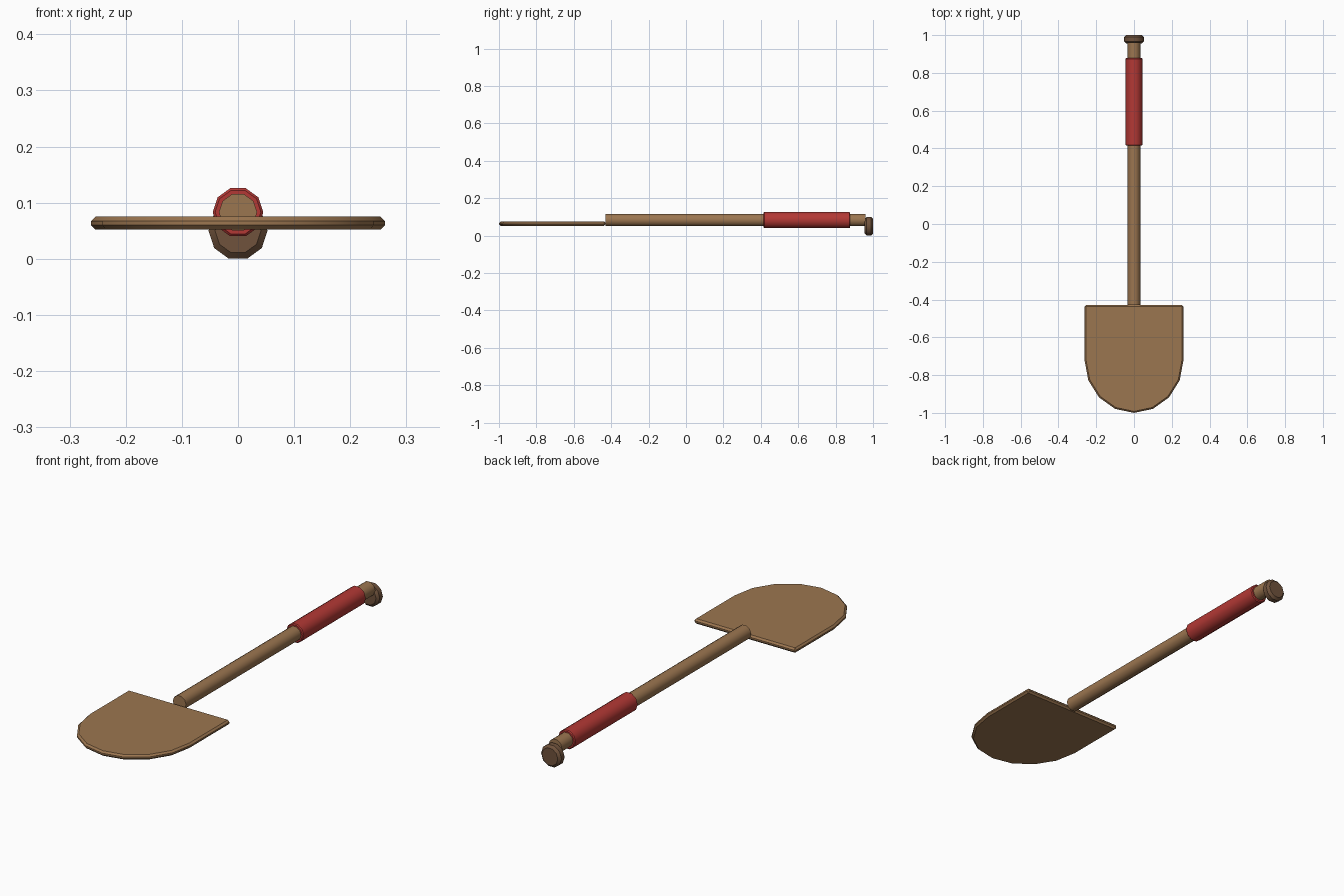
import bpy
import bmesh
import math

cube = bpy.data.objects.get("Cube")
if cube:
    bpy.data.objects.remove(cube, do_unlink=True)


def material(name, rgb):
    mat = bpy.data.materials.new(name)
    mat.use_nodes = True
    mat.diffuse_color = (*rgb, 1)
    mat.node_tree.nodes["Principled BSDF"].inputs["Base Color"].default_value = (*rgb, 1)
    return mat


wood = material("tan wood", (0.33, 0.18, 0.08))
dark_wood = material("dark brown wood", (0.16, 0.085, 0.045))
red = material("red grip", (0.45, 0.04, 0.035))


def finish(obj, name, mat, bevel=0.0, angle=40):
    """Name, colour, bevel and shade a part."""
    obj.name = obj.data.name = name
    obj.data.materials.append(mat)
    bpy.ops.object.select_all(action="DESELECT")
    obj.select_set(True)
    bpy.context.view_layer.objects.active = obj
    if bevel:
        mod = obj.modifiers.new("Bevel", "BEVEL")
        mod.width = bevel
        mod.segments = 1
        mod.limit_method = "ANGLE"
        mod.angle_limit = math.radians(50)
        bpy.ops.object.modifier_apply(modifier=mod.name)
    bpy.ops.object.shade_smooth_by_angle(angle=math.radians(angle))


def rod(name, mat, radius, y0, y1, z, bevel=0.0):
    """Ten-sided rod lying along y, with a flat on top."""
    bpy.ops.mesh.primitive_cylinder_add(
        vertices=10, radius=radius, depth=y1 - y0,
        location=(0, (y0 + y1) / 2, z),
        rotation=(math.pi / 2, 0, math.pi))
    obj = bpy.context.object
    bpy.ops.object.transform_apply(location=True, rotation=True, scale=True)
    # Turn the ring so that corners sit on the left and right
    bm = bmesh.new()
    bm.from_mesh(obj.data)
    turn = math.radians(18)
    for v in bm.verts:
        a = round((math.atan2(v.co.z - z, v.co.x) - turn) / (2 * turn)) * 2 * turn
        v.co.x = radius * math.cos(a)
        v.co.z = z + radius * math.sin(a)
    bm.to_mesh(obj.data)
    bm.free()
    finish(obj, name, mat, bevel)


# Handle parts
rod("shaft", wood, 0.034, -0.43, 0.96, 0.083)
rod("grip", red, 0.045, 0.415, 0.878, 0.083, 0.004)
rod("end_knob", dark_wood, 0.0525, 0.955, 1.0, 0.05, 0.011)

# Blade: straight sides with a rounded tip
half_width, y_back, y_curve, reach = 0.262, -0.43, -0.72, 0.28
outline = [(half_width, y_back), (-half_width, y_back)]
for i in range(9):
    a = math.pi + i * math.pi / 8
    outline.append((half_width * math.cos(a), y_curve + reach * math.sin(a)))
bm = bmesh.new()
base = bm.faces.new([bm.verts.new((x, y, 0.052)) for x, y in outline])
top = bmesh.ops.extrude_face_region(bm, geom=[base])["geom"]
bmesh.ops.translate(bm, vec=(0, 0, 0.023),
                    verts=[v for v in top if isinstance(v, bmesh.types.BMVert)])
bmesh.ops.recalc_face_normals(bm, faces=bm.faces)
mesh = bpy.data.meshes.new("blade")
bm.to_mesh(mesh)
bm.free()
blade = bpy.data.objects.new("blade", mesh)
bpy.context.collection.objects.link(blade)
finish(blade, "blade", wood, 0.008, 30)
